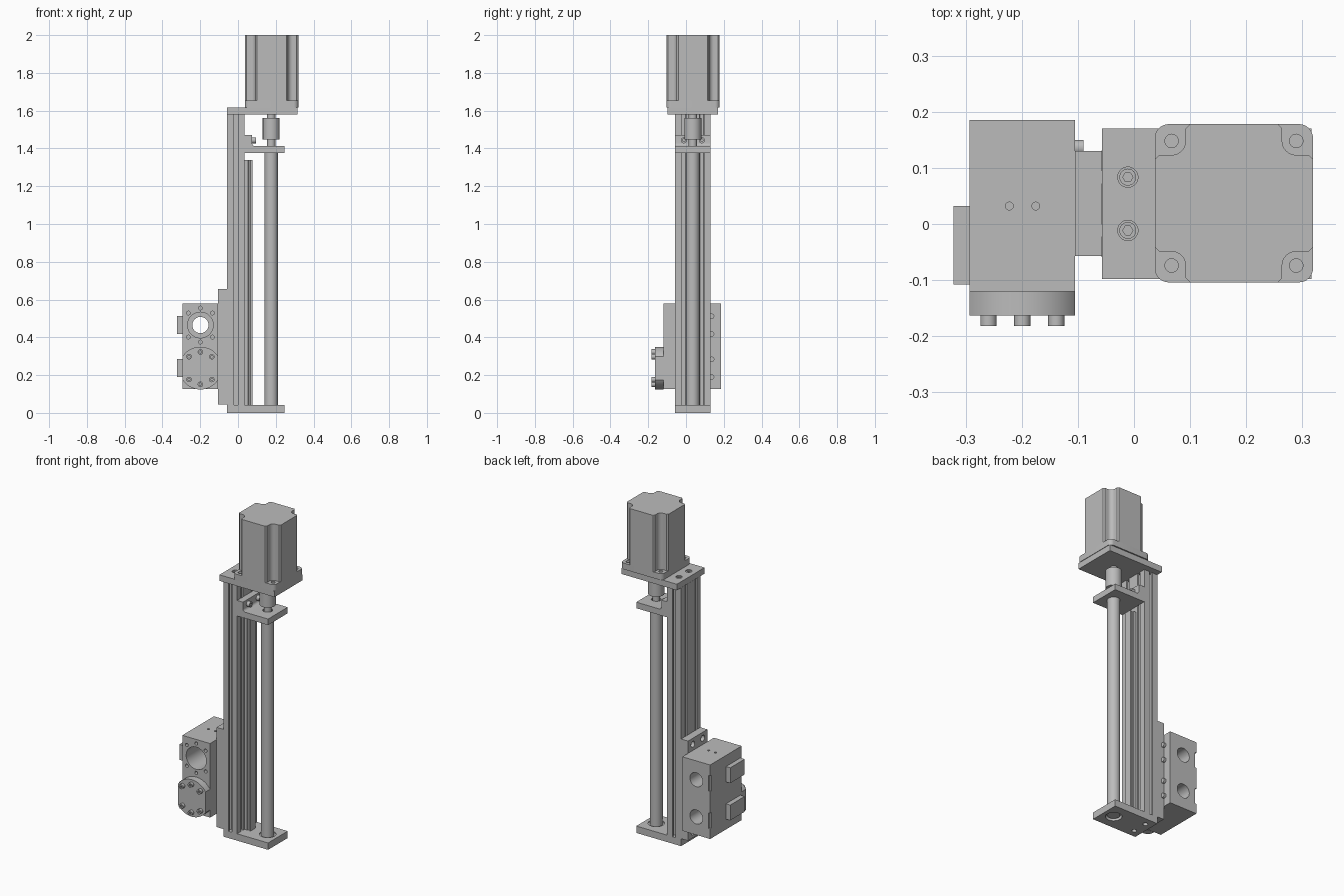
import bpy, bmesh, math
from math import cos, sin, pi

cube = bpy.data.objects.get("Cube")
if cube:
    bpy.data.objects.remove(cube, do_unlink=True)

grey = bpy.data.materials.new("machined grey")
grey.use_nodes = True
grey.diffuse_color = (0.5, 0.5, 0.5, 1)
grey.node_tree.nodes["Principled BSDF"].inputs["Base Color"].default_value = (0.5, 0.5, 0.5, 1)


def prism(name, pts, axis, t0, t1):
    """Extrude a 2D outline along an axis from t0 to t1."""
    place = {"x": lambda a, b, t: (t, a, b),
             "y": lambda a, b, t: (a, t, b),
             "z": lambda a, b, t: (a, b, t)}[axis]
    bm = bmesh.new()
    low = [bm.verts.new(place(a, b, t0)) for a, b in pts]
    high = [bm.verts.new(place(a, b, t1)) for a, b in pts]
    bm.faces.new(low)
    bm.faces.new(high)
    for i in range(len(pts)):
        j = (i + 1) % len(pts)
        bm.faces.new((low[i], low[j], high[j], high[i]))
    bmesh.ops.recalc_face_normals(bm, faces=bm.faces)
    mesh = bpy.data.meshes.new(name)
    bm.to_mesh(mesh)
    bm.free()
    mesh.materials.append(grey)
    obj = bpy.data.objects.new(name, mesh)
    bpy.context.collection.objects.link(obj)
    return obj


def circle(a, b, r, n=40):
    return [(a + r * cos(2 * pi * i / n), b + r * sin(2 * pi * i / n)) for i in range(n)]


def rect(a0, a1, b0, b1, r=0):
    if not r:
        return [(a0, b0), (a1, b0), (a1, b1), (a0, b1)]
    pts = []
    for k, (a, b) in enumerate([(a1 - r, b1 - r), (a0 + r, b1 - r), (a0 + r, b0 + r), (a1 - r, b0 + r)]):
        pts += [(a + r * cos(pi / 2 * (k + i / 8)), b + r * sin(pi / 2 * (k + i / 8))) for i in range(9)]
    return pts


def cyl(name, axis, a, b, r, t0, t1, n=40):
    return prism(name, circle(a, b, r, n), axis, t0, t1)


def cut(obj, cutters):
    """Subtract the cutters, bake the result and remove them."""
    for c in cutters:
        c.hide_render = True
        mod = obj.modifiers.new("cut", "BOOLEAN")
        mod.object, mod.operation, mod.solver = c, "DIFFERENCE", "EXACT"
    dg = bpy.context.evaluated_depsgraph_get()
    mesh = bpy.data.meshes.new_from_object(obj.evaluated_get(dg))
    obj.modifiers.clear()
    obj.data = mesh
    for c in cutters:
        bpy.data.objects.remove(c, do_unlink=True)


def hole(axis, a, b, r, t0, t1, n=32):
    return cyl("cutter", axis, a, b, r, t0, t1, n)


YC, XC, ROD = 0.036, -0.011, 0.176      # rail centre y, rail centre x, screw x
CELL = 0.0475
BOLT_Y = (YC - CELL, YC + CELL)

# Slotted rail: T-slots walked around the outline
slot = [(-.011, 0), (-.011, .01), (-.021, .01), (-.021, .016), (-.01, .028)]
slot += [(-s, d) for s, d in reversed(slot)]


def side(cx, cy, dx, dy):
    """One slot centred on (cx, cy), walking in direction (dx, dy), cut to the left."""
    return [(cx + dx * s - dy * d, cy + dy * s + dx * d) for s, d in slot]


hx, hy = 0.0465, 0.095
x0, x1, y0, y1 = XC - hx, XC + hx, YC - hy, YC + hy
outline = [(x0, y0)] + side(XC, y0, 1, 0) + [(x1, y0)]
outline += side(x1, BOLT_Y[0], 0, 1) + side(x1, BOLT_Y[1], 0, 1)
outline += [(x1, y1)] + side(XC, y1, -1, 0) + [(x0, y1)]
outline += side(x0, BOLT_Y[1], 0, -1) + side(x0, BOLT_Y[0], 0, -1)
prism("slotted_rail", outline, "z", 0.04, 1.58)

# Linear guide with side grooves
half = [(.035, .0235), (.052, .0235), (.056, .017), (.063, .017), (.067, .0235), (.076, .0235)]
prism("linear_guide", [(x, YC - w) for x, w in half] + [(x, YC + w) for x, w in reversed(half)],
      "z", 0.042, 1.34)

# Base plate
base = prism("base_plate", rect(-.058, .245, y0, y1), "z", 0, .042)
cut(base, [hole("z", ROD, YC, .046, -.01, .022), hole("z", ROD, YC, .046, .036, .06)]
    + [hole("z", XC, y, .014, -.01, .02) for y in BOLT_Y])
cyl("base_bearing", "z", ROD, YC, .036, .008, .039)

# Screw, shaft and coupling
cyl("screw_rod", "z", ROD, YC, .036, .03, 1.38)
cyl("drive_shaft", "z", ROD, YC, .022, 1.37, 1.6)
cyl("shaft_coupling", "z", ROD, YC, .045, 1.447, 1.56)

# Upper bearing bracket, L-shaped with a filleted inner corner
fillet = [(.091 - .016 * cos(pi / 2 * i / 6), .016 - .016 * sin(pi / 2 * i / 6) + 1.412) for i in range(7)]
bracket = prism("bearing_bracket", [(.035, 1.375), (.245, 1.375), (.245, 1.412)]
                + fillet[::-1] + [(.075, 1.47), (.035, 1.47)], "y", y0, y1)
cut(bracket, [hole("z", ROD, YC, .028, 1.36, 1.43)])
for y in BOLT_Y:
    bolt = cyl("bracket_bolt", "x", y, 1.443, .016, .075, .096, 24)
    cut(bolt, [hole("x", y, 1.443, .008, .086, .11, 6)])

# Motor mount plate with sunken bolts
plate = prism("motor_mount_plate", rect(-.057, .316, -.098, .17), "z", 1.58, 1.617)
cut(plate, [hole("z", XC, y, .018, 1.6, 1.63) for y in BOLT_Y])
for y in BOLT_Y:
    bolt = cyl("mount_bolt", "z", XC, y, .015, 1.595, 1.613, 24)
    cut(bolt, [hole("z", XC, y, .009, 1.605, 1.63, 6)])

# Motor flange and notched body
MX, MY, MH, MB = .178, .037, .141, .111
flange = prism("motor_flange", rect(MX - MH, MX + MH, MY - MH, MY + MH, .025), "z", 1.617, 1.655)
cut(flange, [hole("z", MX + sx * MB, MY + sy * MB, .012, 1.61, 1.67)
             for sx in (-1, 1) for sy in (-1, 1)])
arc = [(MB - .025 * cos(pi / 2 * i / 8), MB - .025 * sin(pi / 2 * i / 8)) for i in range(9)]
notch = [(MH, .078), (.133, .086)] + arc[::-1] + [(.086, .133), (.078, MH)]
body = []
for sx, sy, step in ((1, 1, 1), (-1, 1, -1), (-1, -1, 1), (1, -1, -1)):
    body += [(MX + sx * a, MY + sy * b) for a, b in notch[::step]]
prism("motor_body", body, "z", 1.655, 2.0)

# Carriage plate with counterbored holes
carriage = prism("carriage_plate", rect(-.105, -.057, -.057, .13), "z", .045, .655)
cut(carriage, [hole("x", y, z, .018, -.12, -.085) for y in BOLT_Y for z in (.618, .082)])

# Tool block with bores, screw holes and edge slots
BX, Z_UP, Z_LOW = -.199, .465, .237
ring = [(.09 * cos(math.radians(a)), .09 * sin(math.radians(a))) for a in (45, 90, 135, 225, 270, 315)]
block = prism("tool_block", rect(-.293, -.105, -.12, .185), "z", .127, .58)
cutters = [hole("y", BX, Z_UP, .043, -.2, .3, 48), hole("y", BX, Z_UP, .068, -.2, .06, 48),
           hole("y", BX, Z_LOW, .043, -.05, .3, 48)]
cutters += [hole("y", BX + a, Z_UP + b, .010, -.2, -.09, 20) for a, b in ring]
cutters += [hole("z", x, .032, .007, .56, .6, 20) for x in (-.222, -.175)]
cutters += [prism("cutter", rect(-.31, -.283, .173, .2), "z", z - .048, z + .048) for z in (Z_UP, Z_LOW)]
cut(block, cutters)

# Side pads and block screws
for z in (Z_UP, Z_LOW):
    prism("side_pad", rect(-.322, -.292, -.108, .032), "z", z - .047, z + .047)
    for dz in (-.047, .047):
        cyl("block_screw", "x", .136, z + dz, .014, -.106, -.09, 20)

# Round end cap trimmed to the block width, with its bolts
cap = [(min(max(a, -.293), -.105), b) for a, b in circle(BX, Z_LOW, .113, 96)]
prism("end_cap", cap, "y", -.163, -.12)
for a, b in ring:
    bolt = cyl("cap_bolt", "y", BX + a * .95, Z_LOW + b * .95, .0145, -.182, -.162, 24)
    cut(bolt, [hole("y", BX + a * .95, Z_LOW + b * .95, .007, -.2, -.173, 6)])

# Smooth round surfaces, keep edges sharp
bpy.ops.object.select_all(action="DESELECT")
for obj in bpy.context.collection.objects:
    if obj.type == "MESH":
        obj.select_set(True)
        bpy.context.view_layer.objects.active = obj
bpy.ops.object.shade_smooth_by_angle(angle=math.radians(30))
